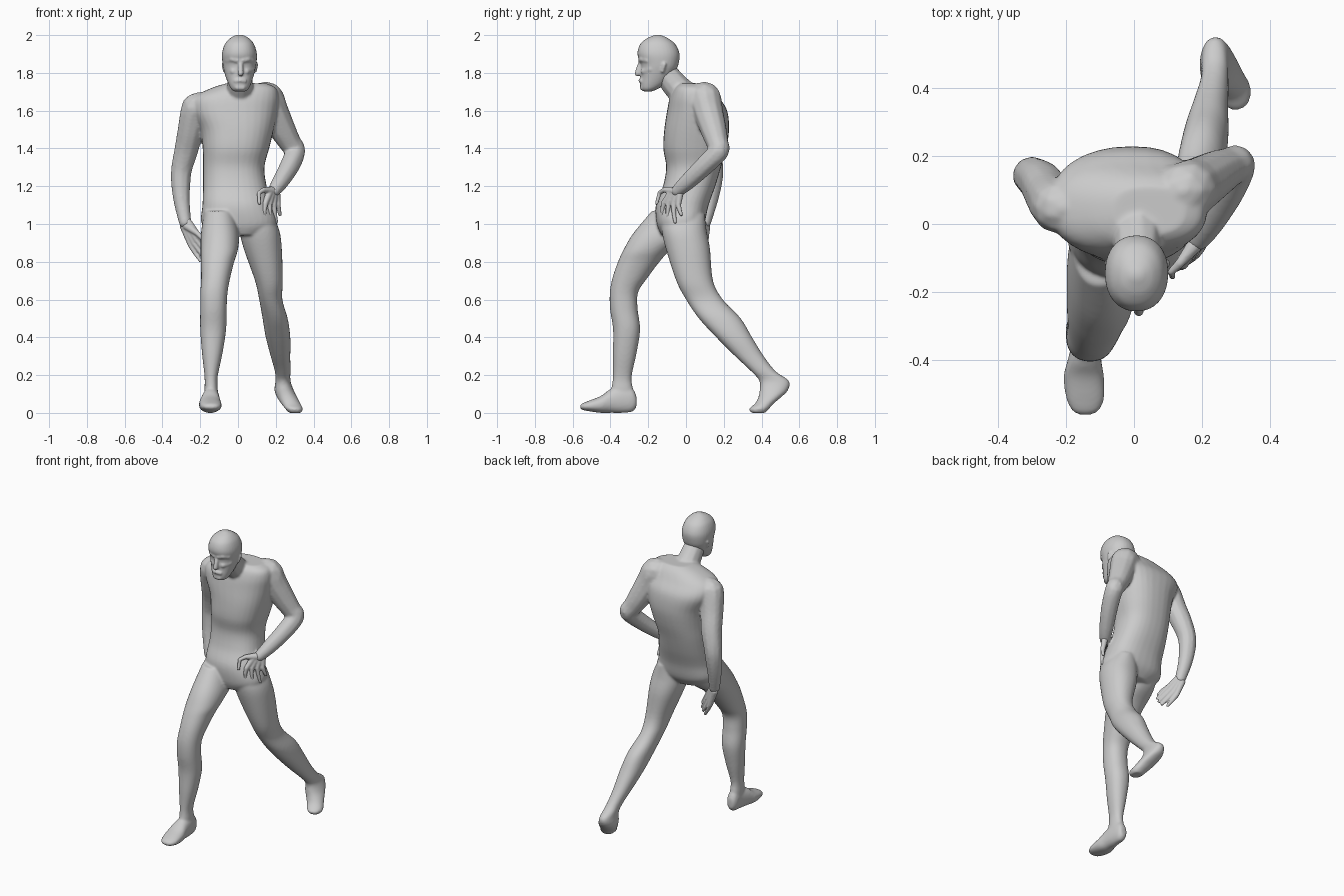
import bpy, bmesh, math
from mathutils import Vector


def spline(rows, steps=5):
    """Catmull-Rom interpolation through rows of numbers."""
    out = []
    for i in range(len(rows) - 1):
        a, b, c, d = rows[max(i - 1, 0)], rows[i], rows[i + 1], rows[min(i + 2, len(rows) - 1)]
        for s in range(steps):
            t = s / steps
            out.append([0.5 * (2 * q + (r - p) * t + (2 * p - 5 * q + 4 * r - u) * t * t
                               + (3 * q - p - 3 * r + u) * t ** 3) for p, q, r, u in zip(a, b, c, d)])
    return out + [list(rows[-1])]


def loft(bm, rows, axis='z', power=2.2, seg=32):
    """Skin oval slices: (station, min, max, min, max)."""
    rings = []
    for h, u0, u1, v0, v1 in spline(rows):
        ring = []
        for k in range(seg):
            c, s = math.cos(2 * math.pi * k / seg), math.sin(2 * math.pi * k / seg)
            u = (u0 + u1) / 2 + (u1 - u0) / 2 * math.copysign(abs(c) ** (2 / power), c)
            v = (v0 + v1) / 2 + (v1 - v0) / 2 * math.copysign(abs(s) ** (2 / power), s)
            ring.append(bm.verts.new((u, v, h) if axis == 'z' else (u, h, v)))
        rings.append(ring)
    faces = [bm.faces.new(rings[0]), bm.faces.new(rings[-1][::-1])]
    for a, b in zip(rings, rings[1:]):
        for k in range(seg):
            j = (k + 1) % seg
            faces.append(bm.faces.new((a[k], b[k], b[j], a[j])))
    bmesh.ops.recalc_face_normals(bm, faces=faces)


def limb(bm, path, smooth=True):
    """Chain of round-ended cones through (x, y, z, radius)."""
    pts = spline(path, 3) if smooth else path
    for a, b in zip(pts, pts[1:]):
        part = bmesh.new()
        for p in (a, b):
            geo = bmesh.ops.create_icosphere(part, subdivisions=2, radius=p[3])
            bmesh.ops.translate(part, verts=geo['verts'], vec=p[:3])
        hull = bmesh.ops.convex_hull(part, input=part.verts[:])
        junk = {v for v in hull['geom_interior'] + hull['geom_unused'] if isinstance(v, bmesh.types.BMVert)}
        bmesh.ops.delete(part, geom=list(junk), context='VERTS')
        bmesh.ops.recalc_face_normals(part, faces=part.faces[:])
        tmp = bpy.data.meshes.new("tmp")
        part.to_mesh(tmp)
        part.free()
        bm.from_mesh(tmp)
        bpy.data.meshes.remove(tmp)


def finish(bm, name, voxel, passes):
    """Fuse overlapping pieces into one smooth skin."""
    me = bpy.data.meshes.new(name)
    bm.to_mesh(me)
    bm.free()
    ob = bpy.data.objects.new(name, me)
    bpy.context.collection.objects.link(ob)
    re = ob.modifiers.new("fuse", 'REMESH')
    re.mode, re.voxel_size, re.use_smooth_shade = 'VOXEL', voxel, True
    sm = ob.modifiers.new("soften", 'SMOOTH')
    sm.factor, sm.iterations = 0.5, passes


def hand(name, wrist, knuckles, spread, tips, thumb):
    bm = bmesh.new()
    w, kn, sp = Vector(wrist), Vector(knuckles), Vector(spread)
    for i, tip in enumerate(tips):
        base = kn + sp * (i - 1.5)
        start = w + sp * (i - 1.5) * 0.5
        tip = Vector(tip)
        mid = base.lerp(tip, 0.5) + (base - w).normalized() * 0.006
        limb(bm, [(*start, .021), (*base, .015), (*mid, .0115), (*tip, .0095)], False)
    limb(bm, thumb, False)
    finish(bm, name, 0.005, 2)


body = bmesh.new()
# torso
loft(body, [(.94, -.11, .13, -.13, .05), (1.0, -.192, .205, -.155, .095), (1.1, -.188, .178, -.16, .12),
            (1.2, -.185, .152, -.122, .155), (1.3, -.185, .14, -.105, .185), (1.4, -.187, .165, -.12, .213),
            (1.5, -.2, .19, -.115, .228), (1.6, -.245, .21, -.10, .218), (1.67, -.235, .215, -.085, .175),
            (1.72, -.14, .2, -.06, .14), (1.745, -.06, .15, -.03, .11)], power=2.4)
# neck
limb(body, [(.0, .06, 1.63, .08), (.01, -.03, 1.705, .075), (.01, -.11, 1.80, .065)])
# forward leg
loft(body, [(1.07, -.18, -.02, -.18, .07), (.95, -.196, .005, -.28, .03), (.865, -.198, .0, -.33, -.08),
            (.8, -.197, -.02, -.36, -.14), (.72, -.195, -.04, -.388, -.2), (.64, -.199, -.055, -.403, -.253),
            (.55, -.2, -.06, -.402, -.256), (.44, -.2, -.063, -.386, -.243), (.31, -.19, -.083, -.387, -.263),
            (.19, -.177, -.108, -.387, -.288), (.12, -.177, -.107, -.395, -.28), (.04, -.175, -.11, -.39, -.28)])
# forward foot
loft(body, [(-.262, -.16, -.12, .03, .09), (-.285, -.175, -.107, .006, .13), (-.34, -.18, -.1, .0, .14),
            (-.4, -.195, -.096, .0, .125), (-.45, -.207, -.088, .0, .09), (-.51, -.2, -.087, .008, .066),
            (-.545, -.185, -.1, .015, .052), (-.56, -.165, -.12, .022, .042)], axis='y')
# trailing leg with lifted heel
loft(body, [(1.05, .03, .18, -.13, .1), (.97, .01, .218, -.13, .108), (.87, .03, .232, -.107, .127),
            (.7, .09, .237, -.052, .143), (.6, .112, .235, -.0, .195), (.5, .13, .263, .068, .29),
            (.4, .147, .277, .16, .35), (.3, .173, .277, .26, .412), (.22, .195, .278, .345, .475),
            (.17, .198, .278, .388, .545), (.12, .193, .295, .39, .54), (.08, .208, .315, .382, .5),
            (.05, .228, .33, .366, .465), (.022, .25, .344, .335, .44), (.0, .27, .335, .345, .42)])
# arms
limb(body, [(.12, .09, 1.655, .085), (.155, .1, 1.665, .088), (.185, .115, 1.6, .082), (.235, .145, 1.5, .071),
            (.275, .165, 1.43, .06), (.302, .172, 1.385, .056), (.275, .1, 1.31, .053),
            (.225, .01, 1.225, .045), (.19, -.045, 1.175, .034)])
limb(body, [(-.17, .05, 1.6, .08), (-.22, .05, 1.615, .08), (-.25, .085, 1.5, .072), (-.272, .12, 1.4, .066),
            (-.297, .14, 1.3, .058), (-.303, .14, 1.22, .053), (-.298, .125, 1.12, .044), (-.28, .1, 1.01, .034)])
finish(body, "body", 0.007, 9)

# head: skull and jaw
head = bmesh.new()
loft(head, [(1.702, -.02, .04, -.225, -.18), (1.715, -.036, .056, -.238, -.15), (1.74, -.05, .068, -.243, -.11),
            (1.775, -.064, .08, -.24, -.08), (1.81, -.074, .09, -.24, -.055), (1.845, -.081, .097, -.24, -.04),
            (1.9, -.085, .1, -.257, -.034), (1.95, -.071, .086, -.244, -.055), (1.98, -.046, .062, -.212, -.09),
            (1.995, -.022, .038, -.18, -.12), (2.002, -.004, .02, -.16, -.14)])
# nose, lips, chin
limb(head, [(.012, -.236, 1.86, .013), (.014, -.25, 1.825, .014), (.014, -.256, 1.797, .016)], False)
limb(head, [(-.012, -.235, 1.757, .011), (.012, -.241, 1.76, .012), (.036, -.235, 1.757, .011)], False)
limb(head, [(-.003, -.228, 1.722, .016), (.025, -.228, 1.722, .016)], False)
# brows, cheekbones and ears
for side in (-1, 1):
    limb(head, [(.01 + side * x, y, z, r) for x, y, z, r in
                ((.014, -.24, 1.866, .014), (.04, -.232, 1.872, .015), (.064, -.205, 1.866, .014))], False)
    limb(head, [(.01 + side * .034, -.222, 1.808, .018), (.01 + side * .062, -.185, 1.82, .018)], False)
    limb(head, [(.01 + side * .08, -.125, 1.81, .01), (.01 + side * .087, -.115, 1.845, .011)], False)
finish(head, "head", 0.006, 3)

# hands
hand("left_hand", (.187, -.05, 1.175), (.178, -.08, 1.105), (.022, .026, -.003),
     [(.14, -.122, 1.04), (.173, -.095, 1.015), (.203, -.057, 1.01), (.222, -.025, 1.05)],
     [(.18, -.06, 1.175, .024), (.135, -.115, 1.18, .014), (.11, -.14, 1.165, .011), (.113, -.155, 1.11, .009)])
hand("right_hand", (-.277, .1, 1.0), (-.228, .085, .91), (-.015, .011, -.015),
     [(-.15, .04, .855), (-.155, .05, .83), (-.17, .06, .812), (-.198, .08, .805)],
     [(-.27, .09, .99, .024), (-.215, .06, .95, .014), (-.185, .04, .92, .011), (-.165, .03, .89, .009)])
